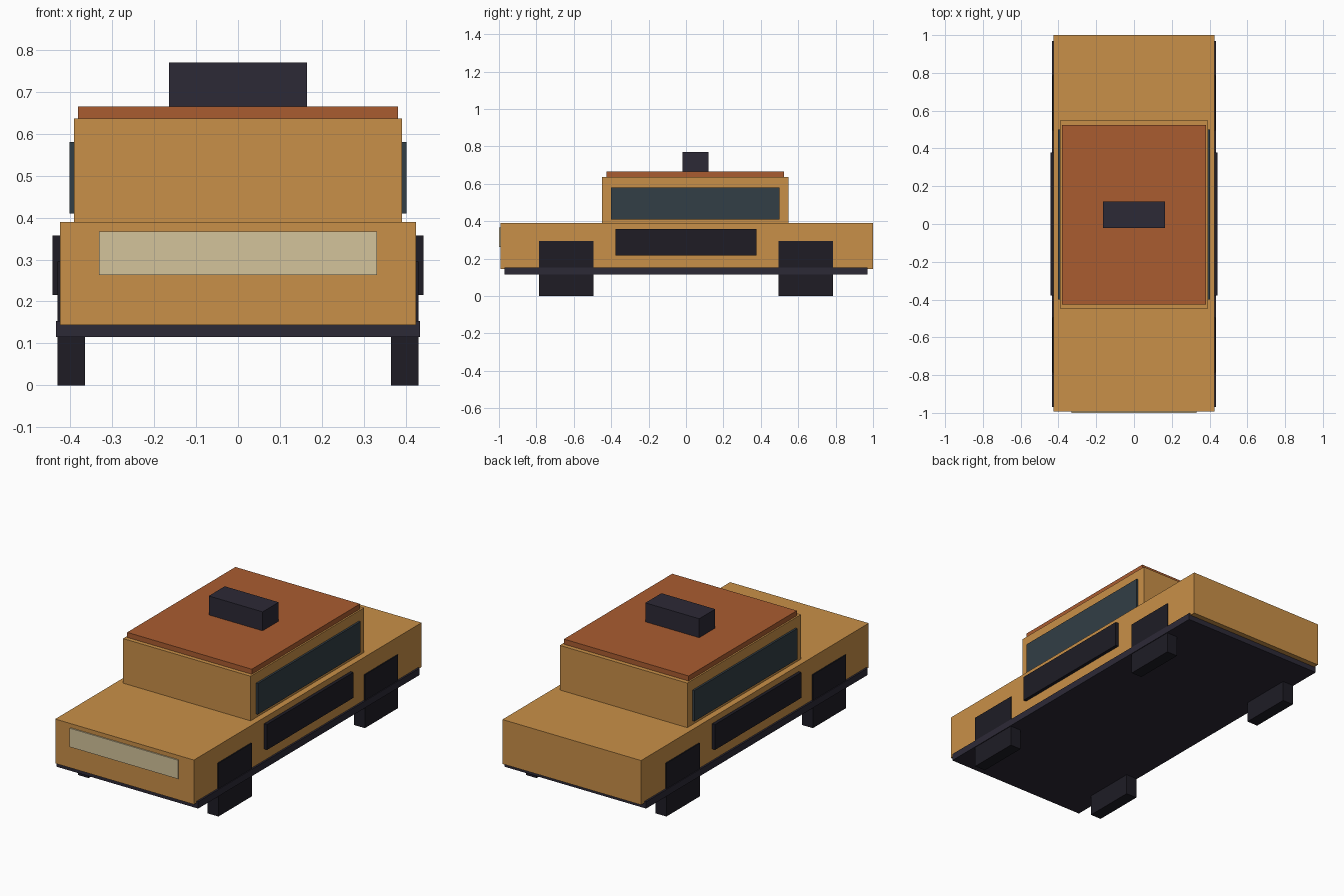
import bpy
import bmesh

if "Cube" in bpy.data.objects:
    bpy.data.objects.remove(bpy.data.objects["Cube"])


def material(name, rgb):
    # sRGB picture colour to linear
    m = bpy.data.materials.new(name)
    m.diffuse_color = [((c / 255 + 0.055) / 1.055) ** 2.4 for c in rgb] + [1]
    m.use_nodes = True
    m.node_tree.nodes["Principled BSDF"].inputs["Base Color"].default_value = m.diffuse_color
    return m


ochre = material("ochre", (201, 144, 72))
rust = material("rust", (170, 92, 48))
charcoal = material("charcoal", (44, 41, 54))
black = material("black", (30, 28, 37))
glass = material("glass", (50, 62, 70))
cream = material("cream", (212, 195, 155))


def box(name, x, y, z, mat):
    """Box from (min, max) ranges on each axis."""
    bm = bmesh.new()
    bmesh.ops.create_cube(bm, size=1)
    for v in bm.verts:
        v.co = [r[0] if c < 0 else r[1] for c, r in zip(v.co, (x, y, z))]
    center = [sum(r) / 2 for r in (x, y, z)]
    bmesh.ops.translate(bm, verts=bm.verts, vec=[-c for c in center])
    mesh = bpy.data.meshes.new(name)
    bm.to_mesh(mesh)
    bm.free()
    mesh.materials.append(mat)
    obj = bpy.data.objects.new(name, mesh)
    obj.location = center
    bpy.context.collection.objects.link(obj)
    return obj


# Body, cabin and roof
box("chassis", (-0.435, 0.435), (-0.97, 0.97), (0.115, 0.153), charcoal)
box("body", (-0.425, 0.425), (-0.993, 1.0), (0.144, 0.39), ochre)
box("cabin", (-0.391, 0.391), (-0.448, 0.547), (0.39, 0.637), ochre)
box("roof", (-0.382, 0.382), (-0.425, 0.523), (0.637, 0.665), rust)
box("roof_sign", (-0.165, 0.165), (-0.02, 0.12), (0.665, 0.77), charcoal)

# Front light panel
box("front_light", (-0.332, 0.332), (-1.0, -0.985), (0.263, 0.367), cream)

# Parts repeated on both sides
for side, s in (("left", -1), ("right", 1)):
    def span(a, b):
        return tuple(sorted((s * a, s * b)))

    box(side + "_window", span(0.38, 0.402), (-0.40, 0.50), (0.41, 0.581), glass)
    box(side + "_door_panel", span(0.41, 0.443), (-0.378, 0.378), (0.216, 0.357), black)
    for end, y in (("front", (-0.787, -0.495)), ("rear", (0.495, 0.787))):
        box(f"{end}_{side}_wheel", span(0.365, 0.431), y, (0, 0.295), black)
